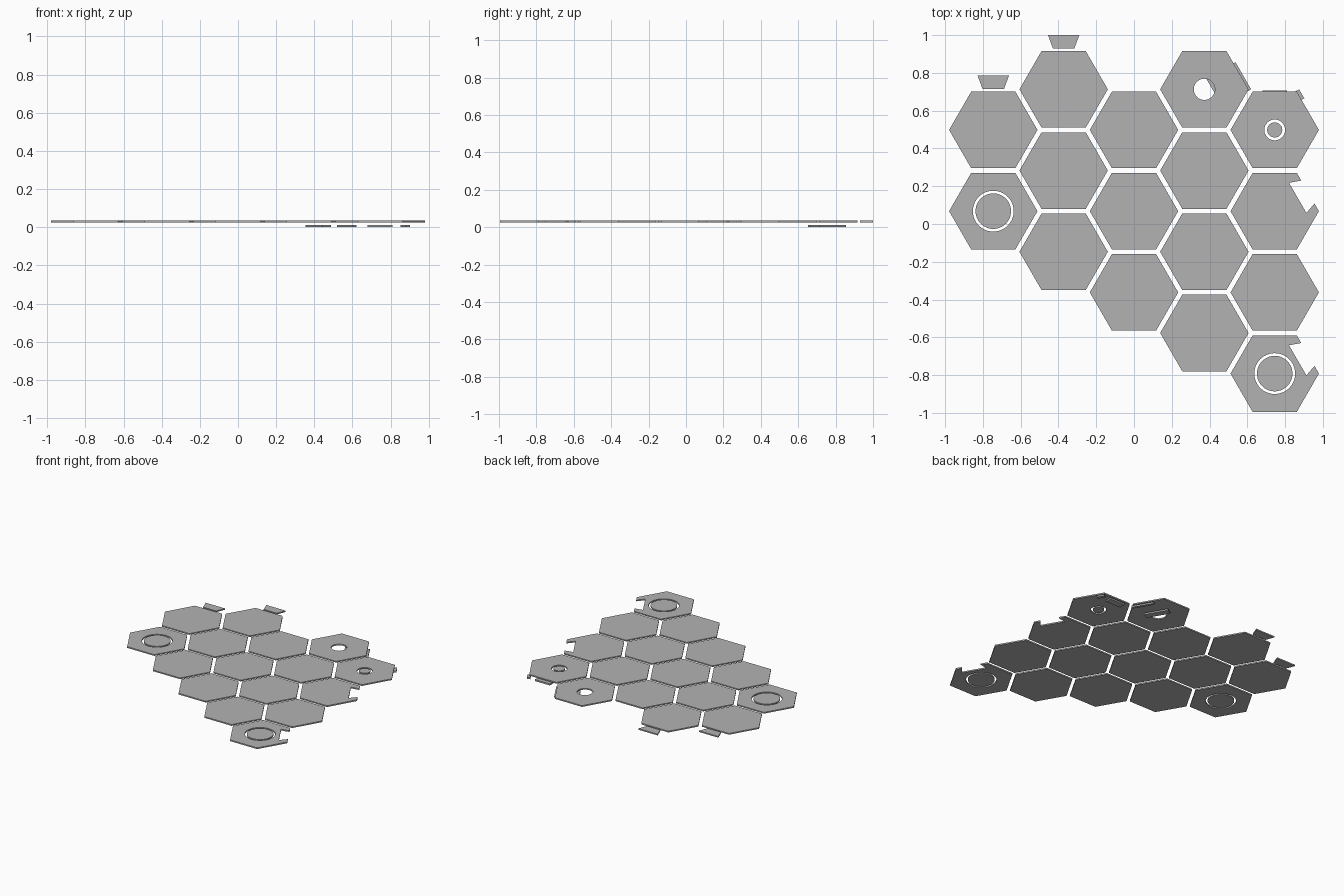
import bpy
import math
from mathutils import Vector

default = bpy.data.objects.get("Cube")
if default:
    bpy.data.objects.remove(default)

grey = bpy.data.materials.new("plain grey")
grey.use_nodes = True
grey.diffuse_color = (0.45, 0.45, 0.45, 1)
grey.node_tree.nodes["Principled BSDF"].inputs["Base Color"].default_value = grey.diffuse_color

RADIUS = 0.234       # hexagon corner radius
COLUMN = 0.3725      # spacing between columns
ROW = 0.43           # spacing within a column
PLATE_Z = (0.026, 0.036)
LOW_Z = (0.0, 0.012)


def circle(radius, sides=64, centre=(0, 0)):
    return [(centre[0] + radius * math.cos(i * math.tau / sides),
             centre[1] + radius * math.sin(i * math.tau / sides)) for i in range(sides)]


def plate(name, outlines, centre, z):
    """Extrude nested closed outlines; inner outlines alternate hole and solid."""
    curve = bpy.data.curves.new(name, "CURVE")
    curve.dimensions = "2D"
    curve.fill_mode = "BOTH"
    curve.extrude = (z[1] - z[0]) / 2
    for points in outlines:
        spline = curve.splines.new("POLY")
        spline.points.add(len(points) - 1)
        for p, (x, y) in zip(spline.points, points):
            p.co = (x, y, 0, 1)
        spline.use_cyclic_u = True
    helper = bpy.data.objects.new(name + " outline", curve)
    bpy.context.collection.objects.link(helper)
    bpy.context.view_layer.update()
    graph = bpy.context.evaluated_depsgraph_get()
    mesh = bpy.data.meshes.new_from_object(helper.evaluated_get(graph))
    bpy.data.objects.remove(helper)
    mesh.materials.clear()
    mesh.materials.append(grey)
    for face in mesh.polygons:
        face.use_smooth = False
    obj = bpy.data.objects.new(name, mesh)
    obj.location = (centre[0], centre[1], sum(z) / 2)
    bpy.context.collection.objects.link(obj)
    return obj


def bar(name, centre, length, width, degrees):
    a, b = length / 2, width / 2
    obj = plate(name, [[(-a, -b), (a, -b), (a, b), (-a, b)]], centre, LOW_Z)
    obj.rotation_euler.z = math.radians(degrees)


# Hexagon outline, and one with a dovetail socket in its upper right edge
hexagon = circle(RADIUS, 6)
along = (Vector(hexagon[0]) - Vector(hexagon[1])).normalized()
inward = Vector((-math.cos(math.radians(30)), -0.5))
middle = (Vector(hexagon[0]) + Vector(hexagon[1])) / 2
socket = [middle + along * s + inward * d
          for s, d in ((0.07, 0), (0.092, 0.062), (-0.092, 0.062), (-0.07, 0))]
notched = [hexagon[0]] + [tuple(p) for p in socket] + hexagon[1:]

large_ring = [circle(0.108), circle(0.094)]
small_ring = [circle(0.055), circle(0.04)]
round_hole = [circle(0.056)]

# Special tiles keyed by (column, row)
details = {(0, 1): large_ring, (4, 3): large_ring,
           (4, 0): small_ring, (3, 0): round_hole}
sockets = {(4, 1), (4, 3)}

# Tile field
for column, count in enumerate((2, 3, 3, 4, 4)):
    top = 0.713 if column % 2 else 0.498
    for row in range(count):
        key = (column, row)
        outline = notched if key in sockets else hexagon
        plate(f"hex_tile_{column}_{row}", [outline] + details.get(key, []),
              ((column - 2) * COLUMN, top - row * ROW), PLATE_Z)

# Dovetail tabs along the back
tab = [(-0.057, 0), (0.057, 0), (0.083, 0.07), (-0.083, 0.07)]
plate("left_tab", [tab], (-2 * COLUMN, 0.715), PLATE_Z)
plate("right_tab", [tab], (-COLUMN, 0.93), PLATE_Z)

# Plain strips lying below the tiles
bar("wide_strip", (0.42, 0.755), 0.18, 0.05, -60)
bar("edge_strip", (0.57, 0.78), 0.165, 0.02, -60)
bar("flat_strip", (0.745, 0.682), 0.13, 0.05, 0)
bar("short_strip", (0.877, 0.683), 0.055, 0.025, -60)
